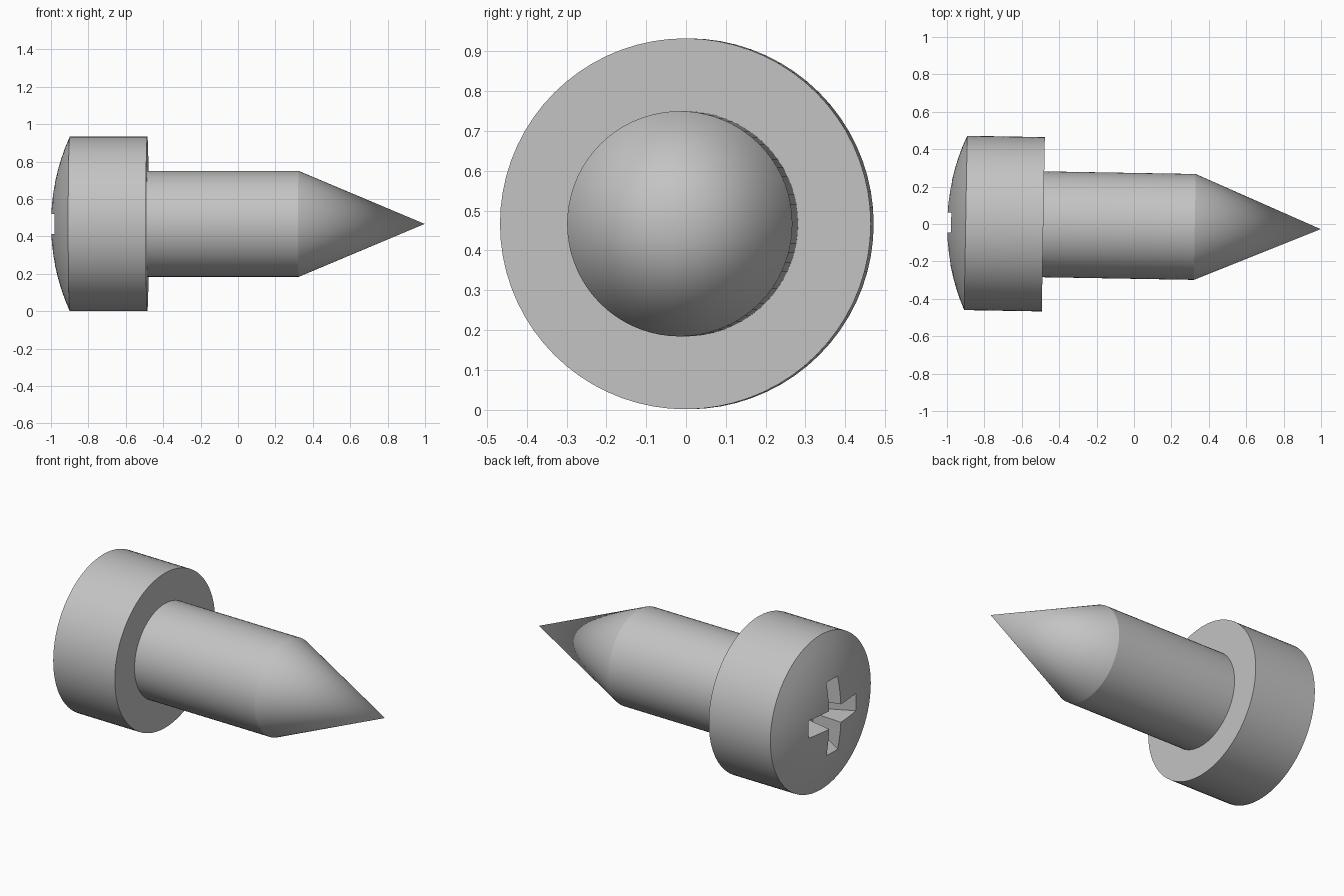
import bpy, bmesh, math
from mathutils import Matrix

if "Cube" in bpy.data.objects:
    bpy.data.objects.remove(bpy.data.objects["Cube"])

SEGMENTS = 72
# Screw axis runs along x, turned one degree and lifted so the head rests on the ground
PLACE = Matrix.Translation((0, -0.01, 0.467)) @ Matrix.Rotation(math.radians(-1), 4, 'Z')

steel = bpy.data.materials.new("grey steel")
steel.diffuse_color = (0.55, 0.55, 0.55, 1)
steel.use_nodes = True
steel.node_tree.nodes["Principled BSDF"].inputs["Base Color"].default_value = steel.diffuse_color


def make_object(name, bm):
    bmesh.ops.recalc_face_normals(bm, faces=bm.faces[:])
    mesh = bpy.data.meshes.new(name)
    bm.to_mesh(mesh)
    bm.free()
    mesh.materials.append(steel)
    obj = bpy.data.objects.new(name, mesh)
    obj.matrix_world = PLACE
    bpy.context.collection.objects.link(obj)
    return obj


def lathe(name, profile):
    """Revolve (x, radius) points, starting and ending on the axis, around x."""
    bm = bmesh.new()
    verts = [bm.verts.new((x, 0, r)) for x, r in profile]
    edges = [bm.edges.new(pair) for pair in zip(verts, verts[1:])]
    bmesh.ops.spin(bm, geom=verts + edges, cent=(0, 0, 0), axis=(1, 0, 0),
                   angle=math.tau, steps=SEGMENTS)
    bmesh.ops.remove_doubles(bm, verts=bm.verts[:], dist=1e-5)
    return make_object(name, bm)


def cross_ring(bm, x, reach, half):
    """Twelve-cornered cross outline at depth x."""
    corners = [(reach, -half), (reach, half), (half, half)]
    ring = []
    for k in range(4):
        c, s = round(math.cos(k * math.pi / 2)), round(math.sin(k * math.pi / 2))
        ring += [bm.verts.new((x, a * c - b * s, a * s + b * c)) for a, b in corners]
    return ring


def smooth(obj):
    bpy.ops.object.select_all(action='DESELECT')
    obj.select_set(True)
    bpy.context.view_layer.objects.active = obj
    bpy.ops.object.shade_smooth_by_angle(angle=math.radians(20))


# Head: shallow dome, straight side, flat underside
HEAD_R, SAG = 0.466, 0.1
dome_r = (HEAD_R ** 2 + SAG ** 2) / (2 * SAG)
dome = []
for i in range(9):
    r = HEAD_R * i / 8
    dome.append((-1 + dome_r - math.sqrt(dome_r ** 2 - r ** 2), r))
head = lathe("head", dome + [(-0.485, HEAD_R), (-0.485, 0)])

# Cross-shaped driver recess, tapering inwards
bm = bmesh.new()
outer = cross_ring(bm, -1.02, 0.25, 0.056)
inner = cross_ring(bm, -0.82, 0.11, 0.04)
for i in range(12):
    j = (i + 1) % 12
    bm.faces.new((outer[i], outer[j], inner[j], inner[i]))
bm.faces.new(outer)
bm.faces.new(inner[::-1])
cutter = make_object("recess_cutter", bm)
cutter.hide_render = True

bpy.context.view_layer.objects.active = head
cut = head.modifiers.new("recess", 'BOOLEAN')
cut.operation = 'DIFFERENCE'
cut.solver = 'EXACT'
cut.object = cutter
bpy.ops.object.modifier_apply(modifier=cut.name)
bpy.data.objects.remove(cutter)

# Shank with a pointed tip
shank = lathe("shank", [(-0.5, 0), (-0.5, 0.283), (0.325, 0.283), (0.998, 0)])

for part in (head, shank):
    smooth(part)
